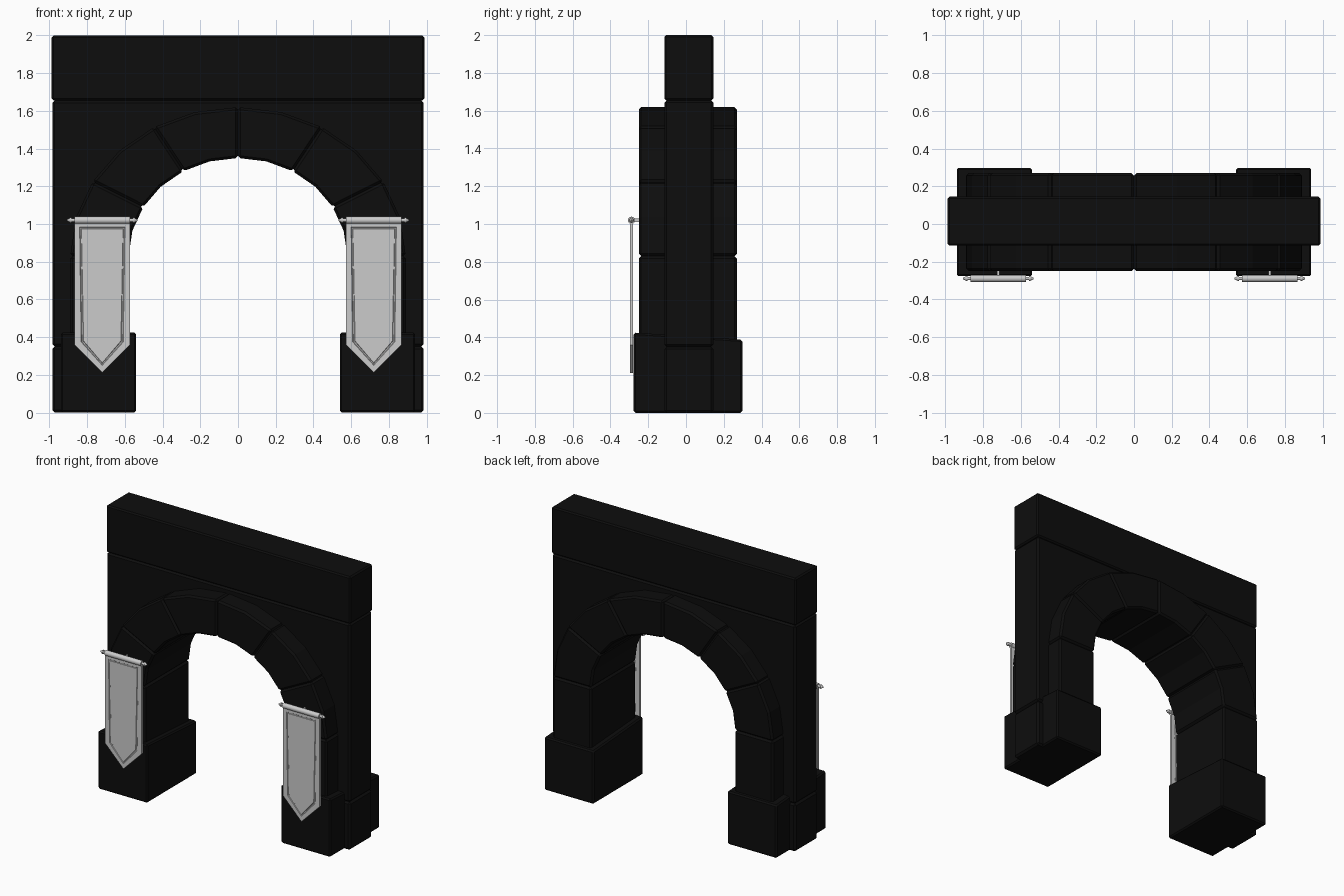
import bpy, bmesh, math
from mathutils import Matrix, Vector

if "Cube" in bpy.data.objects:
    bpy.data.objects.remove(bpy.data.objects["Cube"])

stone = bpy.data.materials.new("dark_stone")
stone.diffuse_color = (0.004, 0.004, 0.004, 1)
stone.use_nodes = True
stone.node_tree.nodes["Principled BSDF"].inputs["Base Color"].default_value = stone.diffuse_color

CZ = 0.83                       # springing height of the arch
IN, OUT = (0.58, 0.52), (0.89, 0.79)   # inner and outer ellipse radii


def finish(bm, name, mat=None, bevel=0.0):
    bmesh.ops.recalc_face_normals(bm, faces=bm.faces)
    me = bpy.data.meshes.new(name)
    bm.to_mesh(me)
    bm.free()
    ob = bpy.data.objects.new(name, me)
    bpy.context.collection.objects.link(ob)
    if mat:
        me.materials.append(mat)
    if bevel:
        m = ob.modifiers.new("bevel", 'BEVEL')
        m.width, m.segments = bevel, 1
        m.limit_method, m.angle_limit = 'ANGLE', math.radians(40)
    return ob


def prism(pts, y0, y1):
    """Extrude an x-z outline from y0 to y1."""
    bm = bmesh.new()
    f = bm.faces.new([bm.verts.new((x, y0, z)) for x, z in pts])
    r = bmesh.ops.extrude_face_region(bm, geom=[f])
    vs = [v for v in r['geom'] if isinstance(v, bmesh.types.BMVert)]
    bmesh.ops.translate(bm, vec=(0, y1 - y0, 0), verts=vs)
    return bm


def box(x0, x1, y0, y1, z0, z1):
    return prism([(x0, z0), (x1, z0), (x1, z1), (x0, z1)], y0, y1)


def ell(r, deg):
    a = math.radians(deg)
    return (r[0] * math.cos(a), CZ + r[1] * math.sin(a))


def side_box(s, x0, x1, *rest):
    a, b = sorted((s * x0, s * x1))
    return box(a, b, *rest)


# Lintel across the top
finish(box(-0.988, 0.988, -0.115, 0.145, 1.655, 2.0), "lintel", stone, 0.01)

# Wall around the arch
mid = (0.72, 0.65)
outline = [(-0.985, 0.35), (-mid[0], 0.35)]
outline += [ell(mid, d) for d in range(180, -1, -15)]
outline += [(mid[0], 0.35), (0.985, 0.35), (0.985, 1.655), (-0.985, 1.655)]
finish(prism(outline, -0.115, 0.145), "wall", stone, 0.013)

# Arch stones, six of 30 degrees
for i in range(6):
    angles = [30 * i, 30 * i + 15, 30 * i + 30]
    pts = [ell(IN, a) for a in angles] + [ell(OUT, a) for a in reversed(angles)]
    finish(prism(pts, -0.25, 0.27), f"arch_stone_{i + 1}", stone, 0.013)

# Piers, plinths and banners on both sides
for s, side in ((-1, "left"), (1, "right")):
    finish(side_box(s, 0.58, 0.89, -0.25, 0.27, 0.37, CZ), side + "_pier", stone, 0.013)
    finish(side_box(s, 0.65, 0.985, -0.115, 0.145, 0, 0.35), side + "_wall_base", stone, 0.013)
    bm = side_box(s, 0.54, 0.94, -0.277, 0.298, 0, 0.425)
    for v in bm.verts:          # top slopes slightly down to the back
        if v.co.z > 0.2 and v.co.y > 0:
            v.co.z = 0.388
    finish(bm, side + "_plinth", stone, 0.01)

    # Pointed banner cloth with a grooved border
    c = s * 0.72
    bm = prism([(c - 0.147, 1.01), (c - 0.147, 0.36), (c, 0.212),
                (c + 0.147, 0.36), (c + 0.147, 1.01)], -0.296, -0.281)
    bmesh.ops.recalc_face_normals(bm, faces=bm.faces)
    for sign in (-1, 1):
        face = [f for f in bm.faces if f.normal.y * sign > 0.9]
        bmesh.ops.inset_region(bm, faces=face, thickness=0.038)
        bmesh.ops.inset_region(bm, faces=face, thickness=0.004, depth=-0.004)
        bmesh.ops.inset_region(bm, faces=face, thickness=0.007)
        bmesh.ops.inset_region(bm, faces=face, thickness=0.003, depth=0.003)
    finish(bm, side + "_banner")

    # Cloth sleeve, rod and finials along x
    bm = bmesh.new()
    turn = Matrix.Rotation(math.pi / 2, 4, 'Y')

    def rod(x0, x1, r0, r1):
        bmesh.ops.create_cone(bm, cap_ends=True, segments=12, radius1=r0, radius2=r1,
                              depth=x1 - x0,
                              matrix=Matrix.Translation(((x0 + x1) / 2, -0.289, 1.02)) @ turn)
    rod(c - 0.147, c + 0.147, 0.019, 0.019)
    rod(c - 0.172, c + 0.172, 0.009, 0.009)
    rod(c - 0.172, c - 0.163, 0.014, 0.014)
    rod(c + 0.163, c + 0.172, 0.014, 0.014)
    rod(c - 0.188, c - 0.172, 0.003, 0.012)
    rod(c + 0.172, c + 0.188, 0.012, 0.003)
    finish(bm, side + "_banner_rod")

    # Bracket holding the rod to the arch
    finish(box(c - 0.006, c + 0.006, -0.28, -0.24, 1.01, 1.03), side + "_banner_bracket")

for ob in bpy.context.collection.objects:
    if ob.name.endswith("_rod"):
        bpy.context.view_layer.objects.active = ob
        ob.select_set(True)
bpy.ops.object.shade_smooth_by_angle(angle=math.radians(35))
